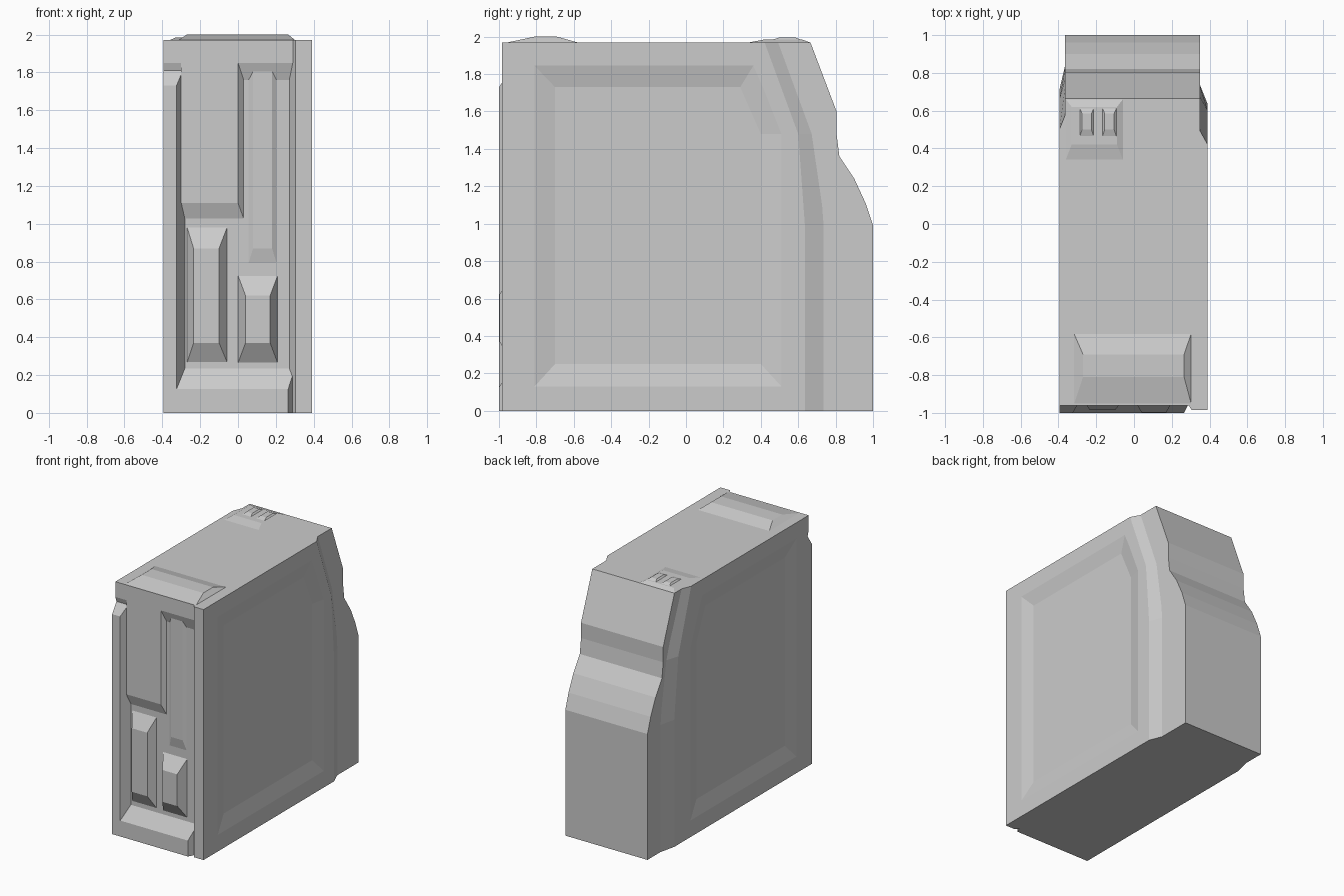
import bpy, bmesh

if "Cube" in bpy.data.objects:
    bpy.data.objects.remove(bpy.data.objects["Cube"])

TOP = 1.97
BACK = -0.93   # floor of the recessed front


def loft(name, base, cap):
    """Closed solid between two matching 3D loops."""
    bm = bmesh.new()
    a = [bm.verts.new(p) for p in base]
    b = [bm.verts.new(p) for p in cap]
    n = len(a)
    bm.faces.new(a)
    bm.faces.new(b)
    for i in range(n):
        j = (i + 1) % n
        bm.faces.new((a[i], a[j], b[j], b[i]))
    bmesh.ops.recalc_face_normals(bm, faces=bm.faces)
    me = bpy.data.meshes.new(name)
    bm.to_mesh(me)
    bm.free()
    ob = bpy.data.objects.new(name, me)
    bpy.context.collection.objects.link(ob)
    return ob


def rect(u0, u1, v0, v1):
    return [(u0, v0), (u1, v0), (u1, v1), (u0, v1)]


def front_block(name, base, cap, y):
    """Tapered block on the front; rectangles are x0, x1, z0, z1."""
    loft(name, [(x, BACK + 0.01, z) for x, z in rect(*base)],
         [(x, y, z) for x, z in rect(*cap)])


def top_block(name, base, cap, z, z0=TOP - 0.002):
    """Tapered block on the top; rectangles are x0, x1, y0, y1."""
    loft(name, [(x, y, z0) for x, y in rect(*base)],
         [(x, y, z) for x, y in rect(*cap)])


def at_x(x, pts):
    return [(x, y, z) for y, z in pts]


# Main case with stepped, curved rear
profile = [(BACK, 0), (1, 0), (1, 0.99), (0.96, 1.11), (0.90, 1.24),
           (0.82, 1.36), (0.805, 1.48), (0.805, 1.6), (0.665, TOP), (BACK, TOP)]
loft("case_core", at_x(-0.365, profile), at_x(0.35, profile))

# Side covers with sloping rear edge and a recessed panel
panel_out = [(-0.81, 0.13), (0.51, 0.13), (0.51, 1.48), (0.36, 1.845), (-0.81, 1.845)]
panel_in = [(-0.70, 0.25), (0.40, 0.25), (0.40, 1.48), (0.29, 1.73), (-0.70, 1.73)]


def side_cover(name, x_in, x_out, rear_in, rear_out):
    def outline(rear):
        low, mid, high = rear
        return [(BACK, 0), (low, 0), (low, 1.0), (mid, 1.48), (high, TOP), (BACK, TOP)]
    cover = loft(name, at_x(x_in, outline(rear_in)), at_x(x_out, outline(rear_out)))
    s = 1 if x_out > 0 else -1
    depth = 0.025
    grown = [(2 * o[0] - i[0], 2 * o[1] - i[1]) for o, i in zip(panel_out, panel_in)]
    cutter = loft(name + "_cutter", at_x(x_out - s * depth, panel_in),
                  at_x(x_out + s * depth, grown))
    cutter.hide_render = True
    cutter.hide_set(True)
    mod = cover.modifiers.new("recess", 'BOOLEAN')
    mod.operation = 'DIFFERENCE'
    mod.solver = 'EXACT'
    mod.object = cutter


side_cover("right_cover", 0.34, 0.39, (0.76, 0.69, 0.51), (0.635, 0.60, 0.42))
side_cover("left_cover", -0.355, -0.395, (0.88, 0.80, 0.60), (0.71, 0.66, 0.50))

# Front frame
front_block("front_top_frame", (-0.395, 0.39, 1.73, TOP), (-0.395, 0.39, 1.85, TOP), -0.96)
front_block("front_left_frame", (-0.395, -0.275, 0, 1.85), (-0.395, -0.325, 0, 1.73), -1.0)
front_block("front_bottom_frame", (-0.395, 0.305, 0, 0.25), (-0.395, 0.265, 0, 0.125), -1.0)
front_block("front_right_frame", (0.265, 0.39, 0, TOP), (0.305, 0.39, 0, TOP), -0.985)

# Parts inside the front recess
front_block("upper_panel", (-0.30, 0.04, 1.0, 1.86), (-0.30, 0.0, 1.11, 1.86), -0.96)
front_block("left_block", (-0.275, -0.05, 0.25, 1.0), (-0.235, -0.10, 0.37, 0.87), -0.985)
front_block("right_block", (-0.005, 0.215, 0.25, 0.74), (0.04, 0.17, 0.37, 0.62), -0.998)
front_block("upper_ridge", (0.04, 0.22, 0.74, 1.86), (0.08, 0.18, 0.87, 1.86), -0.945)

# Raised handle on the front of the top
top_block("top_handle", (-0.32, 0.305, -0.96, -0.575), (-0.27, 0.265, -0.81, -0.69), 2.0)

# Raised connector area at the rear of the top, with two knobs
top_block("top_connector", (-0.365, -0.055, 0.33, 0.665), (-0.33, -0.09, 0.42, 0.62), 1.985)
for i, x in enumerate((-0.25, -0.13)):
    top_block(f"top_knob_{i}", (x - 0.055, x + 0.055, 0.41, 0.655),
              (x - 0.025, x + 0.025, 0.50, 0.585), 1.996)
